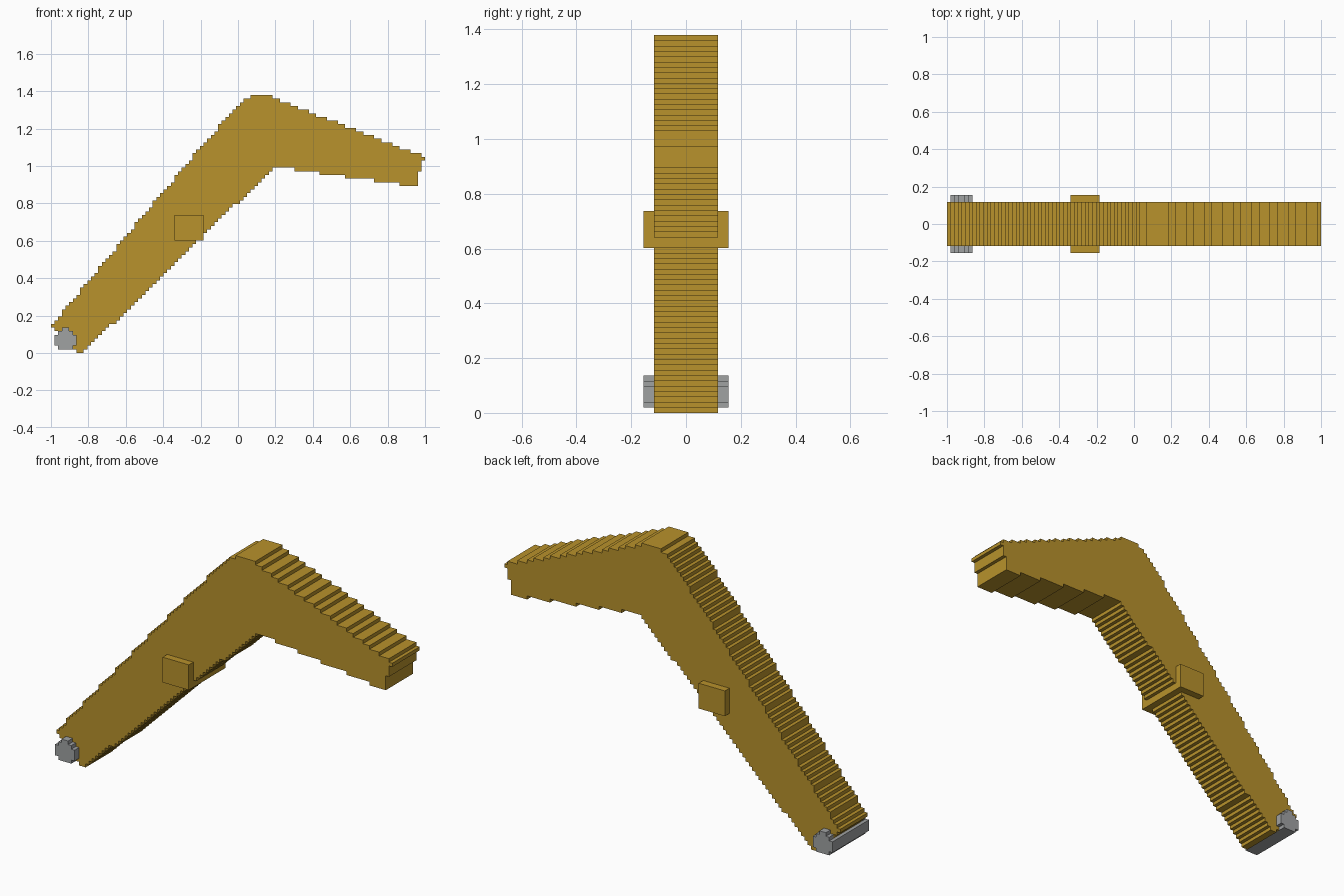
import bpy, bmesh

if "Cube" in bpy.data.objects:
    bpy.data.objects.remove(bpy.data.objects["Cube"])

CELL = 2 / 103          # the model is stepped on a regular grid
COLS = 103


def material(name, rgb):
    m = bpy.data.materials.new(name)
    m.diffuse_color = (*rgb, 1)
    m.use_nodes = True
    m.node_tree.nodes["Principled BSDF"].inputs["Base Color"].default_value = m.diffuse_color
    return m


gold = material("golden yellow", (0.479, 0.287, 0.025))
grey = material("steel grey", (0.35, 0.36, 0.365))


def height(line, x):
    """Height of a polyline at x."""
    for (x0, z0), (x1, z1) in zip(line, line[1:]):
        if x <= x1:
            return z0 + (z1 - z0) * (x - x0) / (x1 - x0)
    return line[-1][1]


def stepped_solid(name, first, lows, highs, half_width, mat):
    """Extrude a staircase outline (per-column low/high cells) across y."""
    def edge(levels):
        pts = []
        for i, lev in enumerate(levels):
            if i == 0 or lev != levels[i - 1]:
                if i:
                    pts.append((first + i, levels[i - 1]))
                pts.append((first + i, lev))
        return pts + [(first + len(levels), levels[-1])]

    outline = edge(lows) + edge(highs)[::-1]
    bm = bmesh.new()
    verts = [bm.verts.new((-1 + c * CELL, -half_width, r * CELL)) for c, r in outline]
    face = bm.faces.new(verts)
    ext = bmesh.ops.extrude_face_region(bm, geom=[face])
    moved = [v for v in ext["geom"] if isinstance(v, bmesh.types.BMVert)]
    bmesh.ops.translate(bm, verts=moved, vec=(0, 2 * half_width, 0))
    bmesh.ops.recalc_face_normals(bm, faces=bm.faces)
    me = bpy.data.meshes.new(name)
    bm.to_mesh(me)
    bm.free()
    me.materials.append(mat)
    ob = bpy.data.objects.new(name, me)
    bpy.context.collection.objects.link(ob)
    return ob


# Bent boom: smooth upper and lower edges snapped to the grid
upper = [(-1, 0.145), (-0.255, 1.035), (0.0, 1.325), (0.05, 1.36), (0.1, 1.38),
         (0.16, 1.38), (0.2, 1.36), (1, 1.047)]
lower = [(-1, 0.135), (-0.85, 0.0), (-0.83, 0.0), (0.19, 0.99), (0.23, 0.99),
         (0.92, 0.895), (0.96, 0.893), (0.962, 0.97), (0.98, 0.97), (0.982, 1.03), (1, 1.03)]
centres = [-1 + (i + 0.5) * CELL for i in range(COLS)]
lows = [round(height(lower, x) / CELL) for x in centres]
highs = [max(lo + 1, round(height(upper, x) / CELL)) for x, lo in zip(centres, lows)]
stepped_solid("boom", 0, lows, highs, 6 * CELL, gold)

# Cylinder mount passing through the lower arm
stepped_solid("cylinder_mount", 34, [31] * 8, [38] * 8, 8 * CELL, gold)

# Pivot pin at the foot
stepped_solid("pivot_pin", 1, [2, 1, 1, 1, 1, 2], [5, 6, 7, 7, 6, 5], 8 * CELL, grey)
